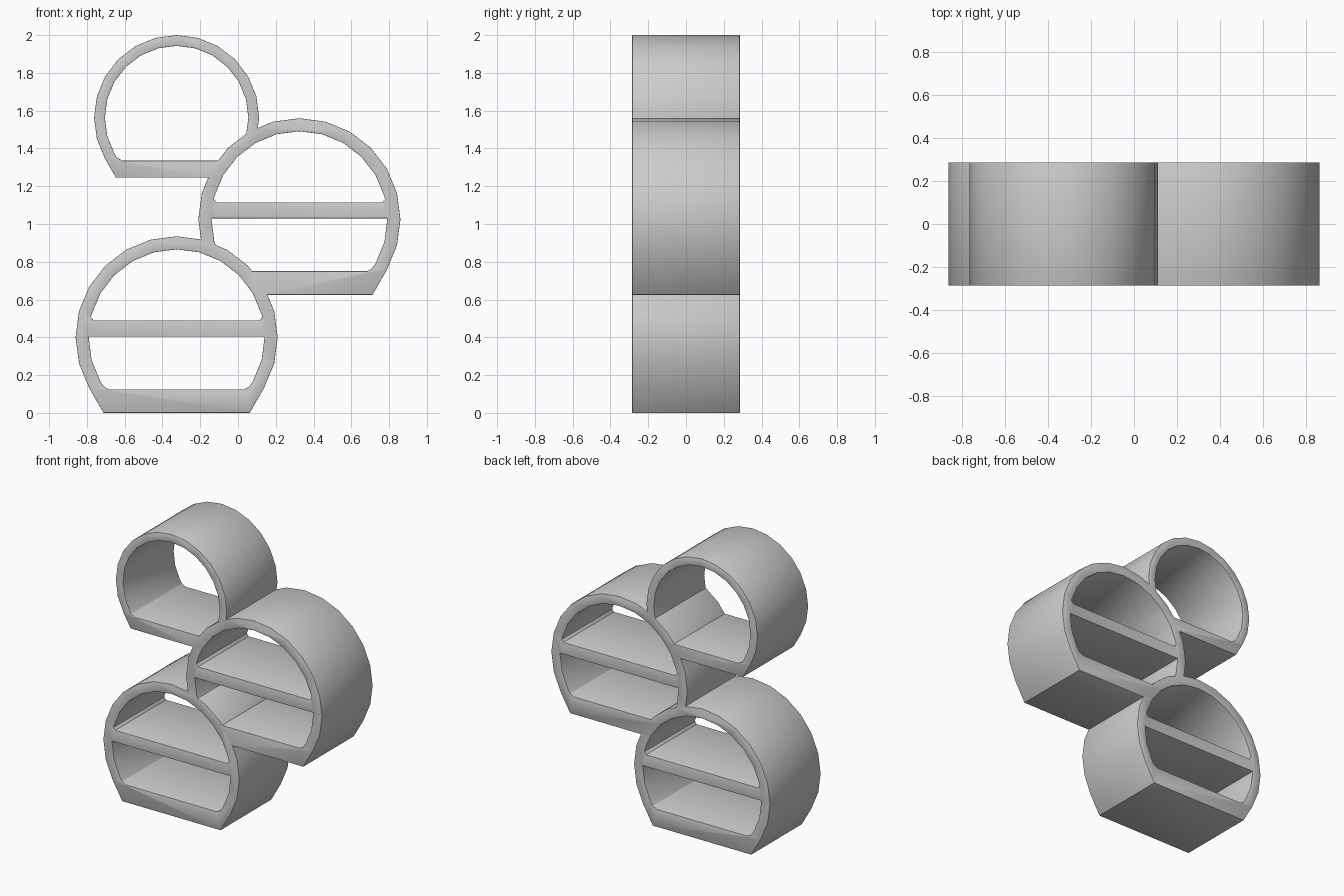
import bpy, bmesh
from math import sin, cos, asin, radians

if "Cube" in bpy.data.objects:
    bpy.data.objects.remove(bpy.data.objects["Cube"])

DEPTH = 0.285   # half depth
BEVEL = 0.008


def mirrored(right):
    """Close a right-hand half profile with its mirror image."""
    return right + [(-x, z) for x, z in reversed(right) if x > 1e-5]


def prism(name, pts, cx, cz, half):
    """Extrude an x-z profile along y."""
    bm = bmesh.new()
    face = bm.faces.new([bm.verts.new((cx + x, -half, cz + z)) for x, z in pts])
    ext = bmesh.ops.extrude_face_region(bm, geom=[face])
    bmesh.ops.translate(bm, vec=(0, 2 * half, 0),
                        verts=[v for v in ext["geom"] if isinstance(v, bmesh.types.BMVert)])
    bmesh.ops.recalc_face_normals(bm, faces=bm.faces)
    mesh = bpy.data.meshes.new(name)
    bm.to_mesh(mesh)
    bm.free()
    obj = bpy.data.objects.new(name, mesh)
    bpy.context.collection.objects.link(obj)
    return obj


def shell_profile(r, bottom):
    """Round shell whose lower sides run straight to a flat base."""
    arc = [(r * cos(radians(a)), r * sin(radians(a))) for a in range(-30, 91, 15)]
    x, z = arc[0]
    foot = (x - (z - bottom) * 0.577, bottom)
    return mirrored([foot] + arc)


def opening_profile(r, lo, hi):
    """Part of the inner circle between two heights, corners eased."""
    a0 = asin(lo / r)
    a1 = asin(min(hi / r, 1))
    mids = [radians(a) for a in range(-75, 90, 15)
            if a0 + 0.06 < radians(a) < a1 - 0.06]
    arc = [(r * cos(a), r * sin(a)) for a in [a0] + mids + [a1]]
    x, z = arc[0]
    ease = 0.018
    dx, dz = arc[1][0] - x, arc[1][1] - z
    t = ease / (dx * dx + dz * dz) ** 0.5
    return mirrored([(x - ease, z), (x + dx * t, z + dz * t)] + arc[1:])


def boolean(target, other, op):
    mod = target.modifiers.new(op, 'BOOLEAN')
    mod.operation = op
    mod.solver = 'EXACT'
    mod.object = other
    bpy.context.view_layer.update()
    mesh = bpy.data.meshes.new_from_object(
        target.evaluated_get(bpy.context.evaluated_depsgraph_get()))
    target.modifiers.clear()
    target.data = mesh
    bpy.data.objects.remove(other)


# compartments: centre x, centre z, outer radius, base, inner radius, openings
big = [(-0.275, 0.005), (0.09, 0.466)]
cells = [
    (-0.325, 1.563, 0.437, -0.318, 0.380, [(-0.228, 0.380)]),
    (0.325, 1.025, 0.535, -0.400, 0.466, big),
    (-0.325, 0.400, 0.535, -0.400, 0.466, big),
]

# join shells from top to bottom, hollowing each before the next is added
shelf = None
for cx, cz, r, base, inner, openings in cells:
    shell = prism("shell", shell_profile(r, base), cx, cz, DEPTH)
    if shelf is None:
        shelf = shell
    else:
        boolean(shelf, shell, 'UNION')
    for lo, hi in openings:
        cutter = prism("cutter", opening_profile(inner, lo, hi), cx, cz, 1)
        cutter.hide_render = True
        boolean(shelf, cutter, 'DIFFERENCE')
shelf.name = shelf.data.name = "round_shelf_unit"

# ease the front and back rims
bm = bmesh.new()
bm.from_mesh(shelf.data)
bmesh.ops.remove_doubles(bm, verts=bm.verts, dist=0.0005)
bmesh.ops.dissolve_limit(bm, angle_limit=radians(1), verts=bm.verts, edges=bm.edges)
rims = [e for e in bm.edges if len(e.link_faces) == 2
        and all(abs(v.co.y) > DEPTH - 0.001 for v in e.verts)
        and e.calc_face_angle(0) > 1]
bmesh.ops.bevel(bm, geom=rims, offset=BEVEL, offset_type='OFFSET', segments=2,
                profile=0.5, affect='EDGES', clamp_overlap=True)
bm.to_mesh(shelf.data)
bm.free()

bpy.context.view_layer.objects.active = shelf
shelf.select_set(True)
bpy.ops.object.shade_smooth_by_angle(angle=radians(25))
